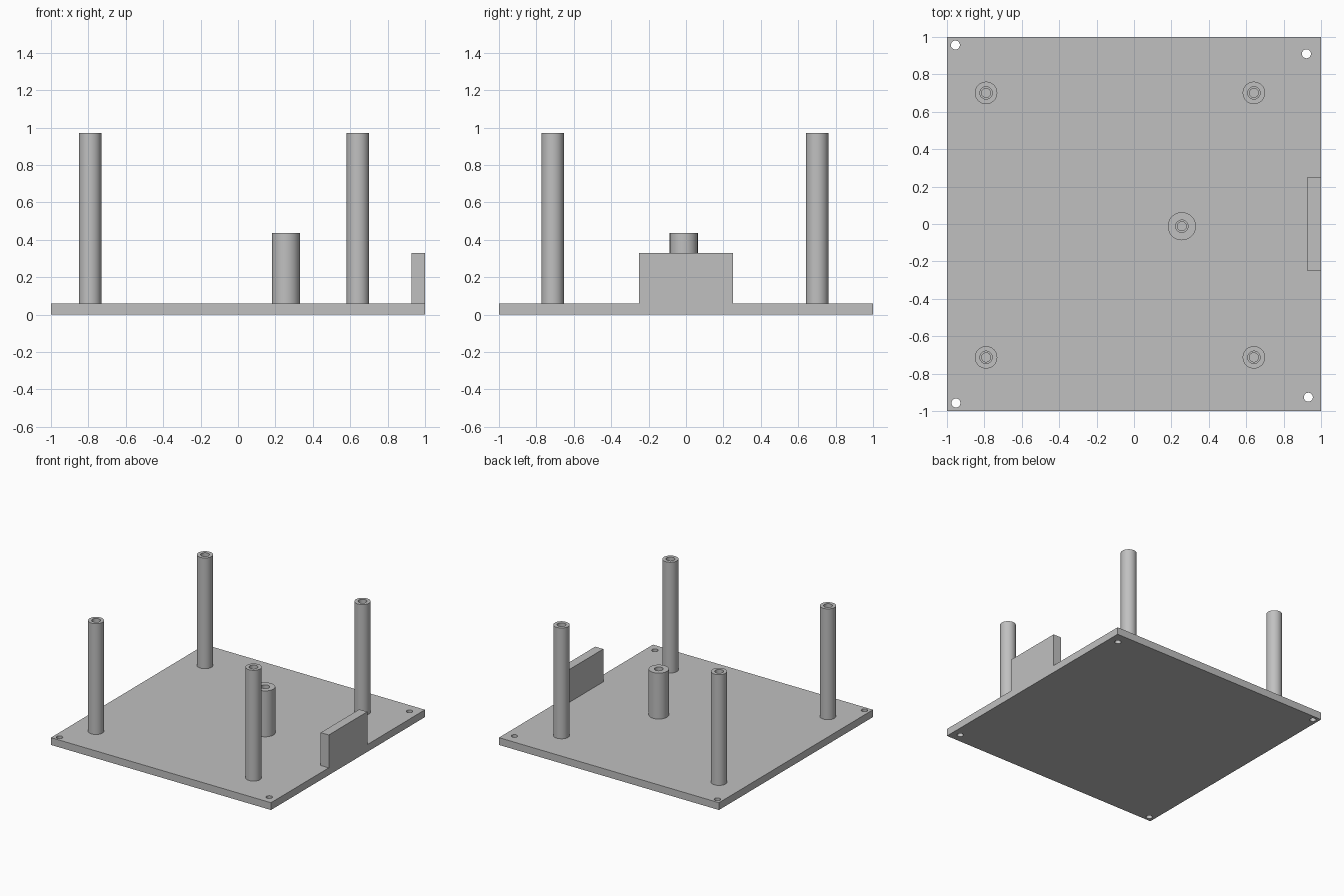
import bpy
import bmesh
from math import cos, sin, tau, radians

old = bpy.data.objects.get("Cube")
if old:
    bpy.data.objects.remove(old, do_unlink=True)

PLATE_TOP = 0.06

grey = bpy.data.materials.new("plain_grey")
grey.use_nodes = True
colour = (0.53, 0.53, 0.53, 1)
grey.diffuse_color = colour
grey.node_tree.nodes["Principled BSDF"].inputs["Base Color"].default_value = colour


def finish(name, bm, smooth=False):
    """Turn a bmesh into a named grey object."""
    bmesh.ops.recalc_face_normals(bm, faces=bm.faces)
    mesh = bpy.data.meshes.new(name)
    bm.to_mesh(mesh)
    bm.free()
    obj = bpy.data.objects.new(name, mesh)
    bpy.context.collection.objects.link(obj)
    mesh.materials.append(grey)
    if smooth:
        bpy.ops.object.select_all(action="DESELECT")
        obj.select_set(True)
        bpy.context.view_layer.objects.active = obj
        bpy.ops.object.shade_smooth_by_angle(angle=radians(30))
    return obj


def box(name, low, high):
    bm = bmesh.new()
    bmesh.ops.create_cube(bm, size=1)
    for v in bm.verts:
        v.co = [(a + b) / 2 + c * (b - a) for a, b, c in zip(low, high, v.co)]
    return finish(name, bm)


def lathe(name, profile, x, y, sides=48):
    """Revolve a (radius, height) profile about a vertical axis and cap its ends."""
    bm = bmesh.new()
    rings = [[bm.verts.new((x + r * cos(tau * i / sides), y + r * sin(tau * i / sides), z))
              for i in range(sides)] for r, z in profile]
    for a, b in zip(rings, rings[1:]):
        for i in range(sides):
            j = (i + 1) % sides
            bm.faces.new((a[i], a[j], b[j], b[i]))
    bm.faces.new(rings[0])
    bm.faces.new(rings[-1])
    return finish(name, bm, smooth=True)


def standoff(name, x, y, radius, top):
    """Round post with a stepped screw bore in its top."""
    wide, narrow = 0.033, 0.024
    lathe(name, [(radius, PLATE_TOP), (radius, top), (wide, top), (wide, top - 0.2),
                 (narrow, top - 0.2), (narrow, top - 0.25)], x, y)


# Base plate with a mounting hole through each corner
plate = box("base_plate", (-1, -1, 0), (1, 1, PLATE_TOP))
for x, y in [(-0.955, 0.957), (0.922, 0.91), (-0.952, -0.957), (0.932, -0.926)]:
    cutter = lathe("hole_cutter", [(0.024, -0.1), (0.024, 0.2)], x, y, 32)
    cutter.hide_render = True
    cut = plate.modifiers.new("corner_hole", "BOOLEAN")
    cut.operation = "DIFFERENCE"
    cut.solver = "EXACT"
    cut.object = cutter
    bpy.context.view_layer.objects.active = plate
    bpy.ops.object.modifier_apply(modifier=cut.name)
    bpy.data.objects.remove(cutter, do_unlink=True)

# Upright tab on the left edge
box("edge_tab", (0.927, -0.25, PLATE_TOP), (1, 0.25, 0.33))

# Four tall corner posts and a short thick one near the middle
for side, x in (("right", -0.791), ("left", 0.641)):
    for end, y in (("front", -0.713), ("back", 0.701)):
        standoff(f"{end}_{side}_post", x, y, 0.06, 0.97)
standoff("centre_post", 0.256, -0.012, 0.075, 0.437)
